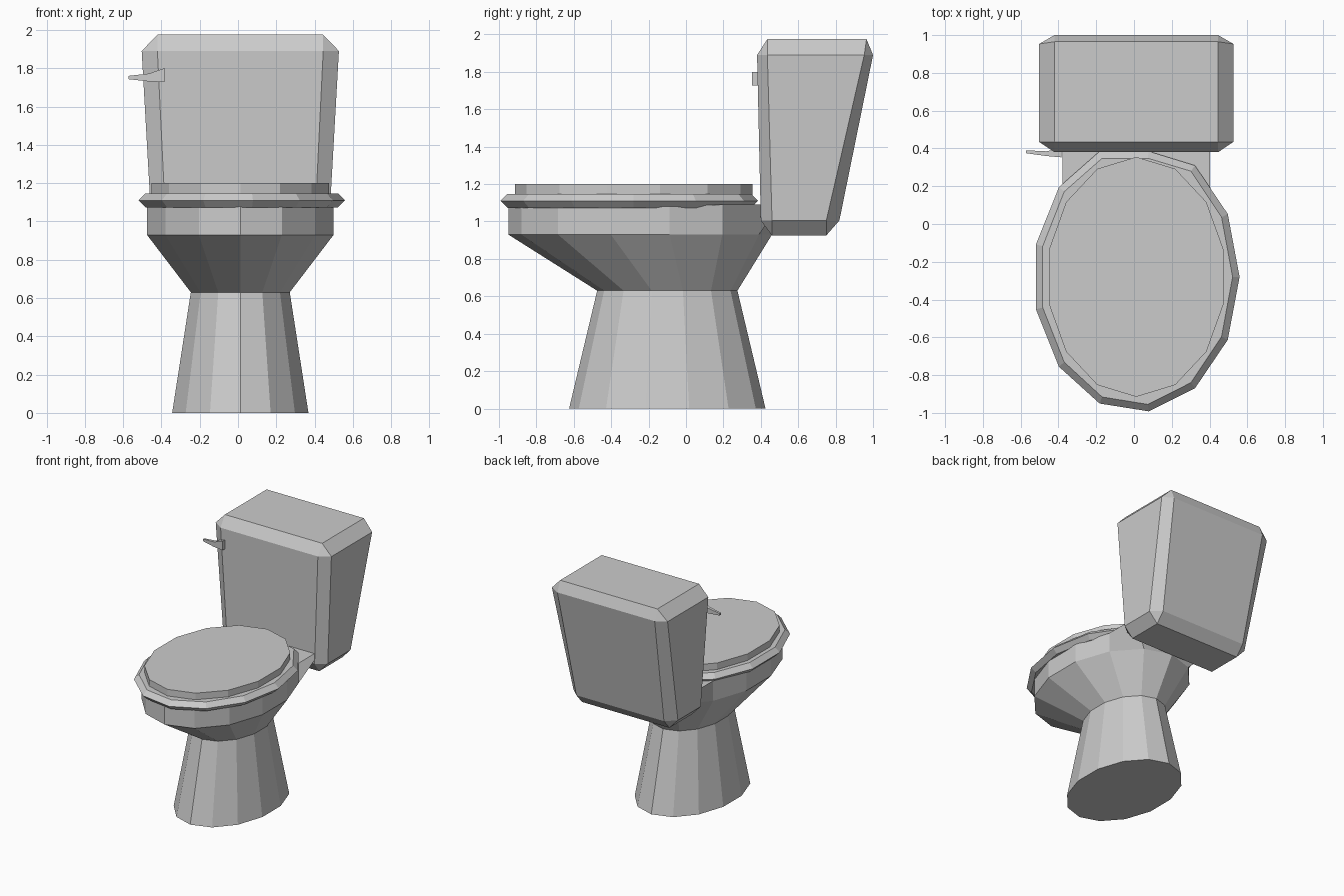
import bpy, bmesh
from math import sin, cos, pi

if "Cube" in bpy.data.objects:
    bpy.data.objects.remove(bpy.data.objects["Cube"])

CX = 0.012  # shared centre line of the fixture


def loft(name, rings, closed_path=False):
    """Skin equal-length point rings; cap the ends unless the path is a loop."""
    bm = bmesh.new()
    vs = [[bm.verts.new(p) for p in ring] for ring in rings]
    n = len(vs[0])
    pairs = list(zip(vs, vs[1:] + vs[:1])) if closed_path else list(zip(vs, vs[1:]))
    for a, b in pairs:
        for i in range(n):
            j = (i + 1) % n
            bm.faces.new((a[i], a[j], b[j], b[i]))
    if not closed_path:
        bm.faces.new(vs[0][::-1])
        bm.faces.new(vs[-1])
    bmesh.ops.remove_doubles(bm, verts=bm.verts, dist=0.0005)
    bmesh.ops.recalc_face_normals(bm, faces=bm.faces)
    mesh = bpy.data.meshes.new(name)
    bm.to_mesh(mesh)
    bm.free()
    ob = bpy.data.objects.new(name, mesh)
    bpy.context.collection.objects.link(ob)
    return ob


def oval(cy, rx, ry, z, n=14, start=pi / 2):
    return [(CX + rx * cos(start + 2 * pi * i / n), cy + ry * sin(start + 2 * pi * i / n), z)
            for i in range(n)]


def octagon(rx, ix, y0, y1, iy0, iy1, z):
    """Rectangle with cut corners: outer half width rx, inner half width ix."""
    pts = [(ix, y0), (rx, iy0), (rx, iy1), (ix, y1), (-ix, y1), (-rx, iy1), (-rx, iy0), (-ix, y0)]
    return [(CX + x, y, z) for x, y in pts]


# Bowl and pedestal: ovals, with the back of the rim squared off into a tank shelf
rim = oval(-0.245, 0.50, 0.705, 1.08)
rim[0] = (CX, 0.50, 1.09)
for i, s in ((1, -1), (13, 1)):
    rim[i] = (CX + s * 0.39, 0.50, 1.09)
for i, s in ((2, -1), (12, 1)):
    rim[i] = (CX + s * 0.39, 0.195, 1.09)
loft("bowl_and_pedestal", [
    oval(-0.10, 0.365, 0.525, 0.0),
    oval(-0.10, 0.265, 0.375, 0.63),
    oval(-0.245, 0.50, 0.705, 0.93),
    rim,
])

# Seat: 13-sided ring with hexagonal section, flattened at the back
section = [(0, 1.11), (-0.037, 1.147), (-0.11, 1.147), (-0.15, 1.11), (-0.11, 1.073), (-0.037, 1.073)]
seat_rings = []
for d, z in section:
    ring = oval(-0.28, 0.547 + d, 0.717 + d, z, 13, 0)
    seat_rings.append([(x, min(y, 0.385 + d), z) for x, y, z in ring])
loft("seat", seat_rings, closed_path=True)

# Lid
loft("lid", [oval(-0.28, 0.475, 0.635, z) for z in (1.14, 1.20)])

# Tank: tapered box with cut edges
loft("tank", [
    octagon(0.39, 0.39, 0.46, 0.75, 0.46, 0.75, 0.925),
    octagon(0.465, 0.39, 0.40, 0.82, 0.46, 0.75, 1.005),
    octagon(0.515, 0.433, 0.38, 1.00, 0.435, 0.953, 1.89),
    octagon(0.433, 0.433, 0.435, 0.965, 0.435, 0.965, 1.975),
])

# Flush lever: tapering sections along x
lever = [(-0.573, 0.375, 0.39, 1.743, 1.76), (-0.465, 0.36, 0.385, 1.731, 1.772),
         (-0.385, 0.353, 0.40, 1.728, 1.80)]
loft("flush_lever", [[(x, a, b0), (x, b, b0), (x, b, b1), (x, a, b1)] for x, a, b, b0, b1 in lever])
